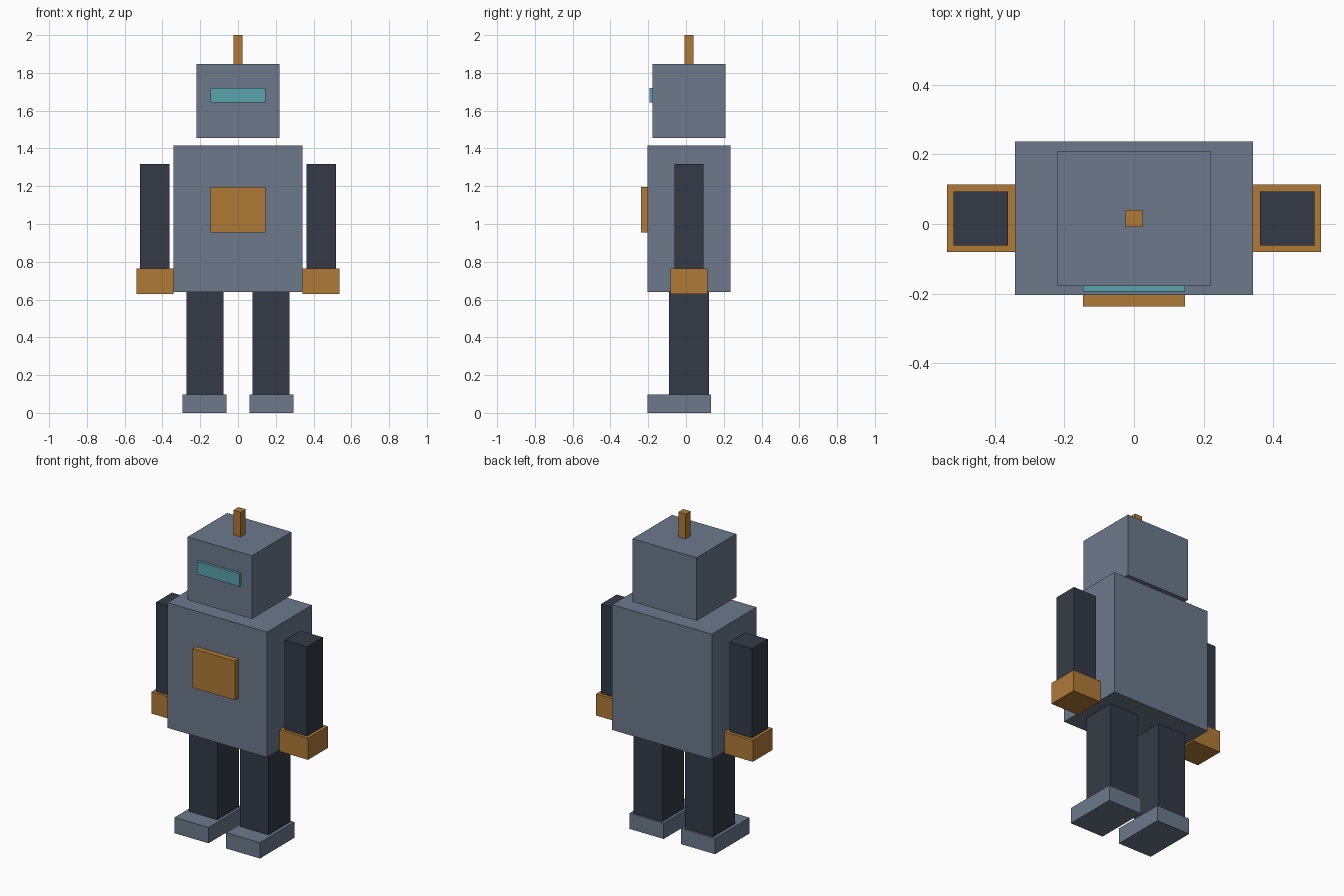
import bpy
import bmesh
from mathutils import Vector

if "Cube" in bpy.data.objects:
    bpy.data.objects.remove(bpy.data.objects["Cube"])


def material(name, rgb):
    m = bpy.data.materials.new(name)
    m.diffuse_color = (*rgb, 1.0)
    m.use_nodes = True
    m.node_tree.nodes["Principled BSDF"].inputs["Base Color"].default_value = m.diffuse_color
    return m


STEEL = material("steel grey", (0.15, 0.19, 0.26))
DARK = material("dark slate", (0.034, 0.042, 0.061))
ORANGE = material("burnt orange", (0.43, 0.195, 0.037))
TEAL = material("teal glow", (0.098, 0.366, 0.413))


def box(name, x, y, z, mat):
    """Box from its (min, max) extent on each axis."""
    lo, hi = Vector((x[0], y[0], z[0])), Vector((x[1], y[1], z[1]))
    bm = bmesh.new()
    bmesh.ops.create_cube(bm, size=1.0)
    bmesh.ops.scale(bm, vec=hi - lo, verts=bm.verts)
    mesh = bpy.data.meshes.new(name)
    bm.to_mesh(mesh)
    bm.free()
    mesh.materials.append(mat)
    ob = bpy.data.objects.new(name, mesh)
    ob.location = (lo + hi) / 2
    bpy.context.collection.objects.link(ob)
    return ob


def pair(name, x, y, z, mat):
    """The same box on the left and right side."""
    box("right_" + name, x, y, z, mat)
    box("left_" + name, (-x[1], -x[0]), y, z, mat)


# Body and chest panel
box("torso", (-0.342, 0.342), (-0.203, 0.236), (0.64, 1.416), STEEL)
box("chest_panel", (-0.146, 0.146), (-0.237, -0.203), (0.955, 1.197), ORANGE)

# Floating head with visor and antenna
box("head", (-0.22, 0.22), (-0.178, 0.209), (1.456, 1.847), STEEL)
box("visor", (-0.146, 0.146), (-0.194, -0.178), (1.642, 1.72), TEAL)
box("antenna", (-0.025, 0.025), (-0.009, 0.04), (1.847, 2.0), ORANGE)

# Limbs
pair("arm", (0.362, 0.518), (-0.062, 0.093), (0.764, 1.318), DARK)
pair("hand", (0.342, 0.537), (-0.081, 0.113), (0.63, 0.764), ORANGE)
pair("leg", (0.077, 0.273), (-0.091, 0.122), (0.098, 0.64), DARK)
pair("foot", (0.06, 0.293), (-0.203, 0.133), (0.0, 0.098), STEEL)
